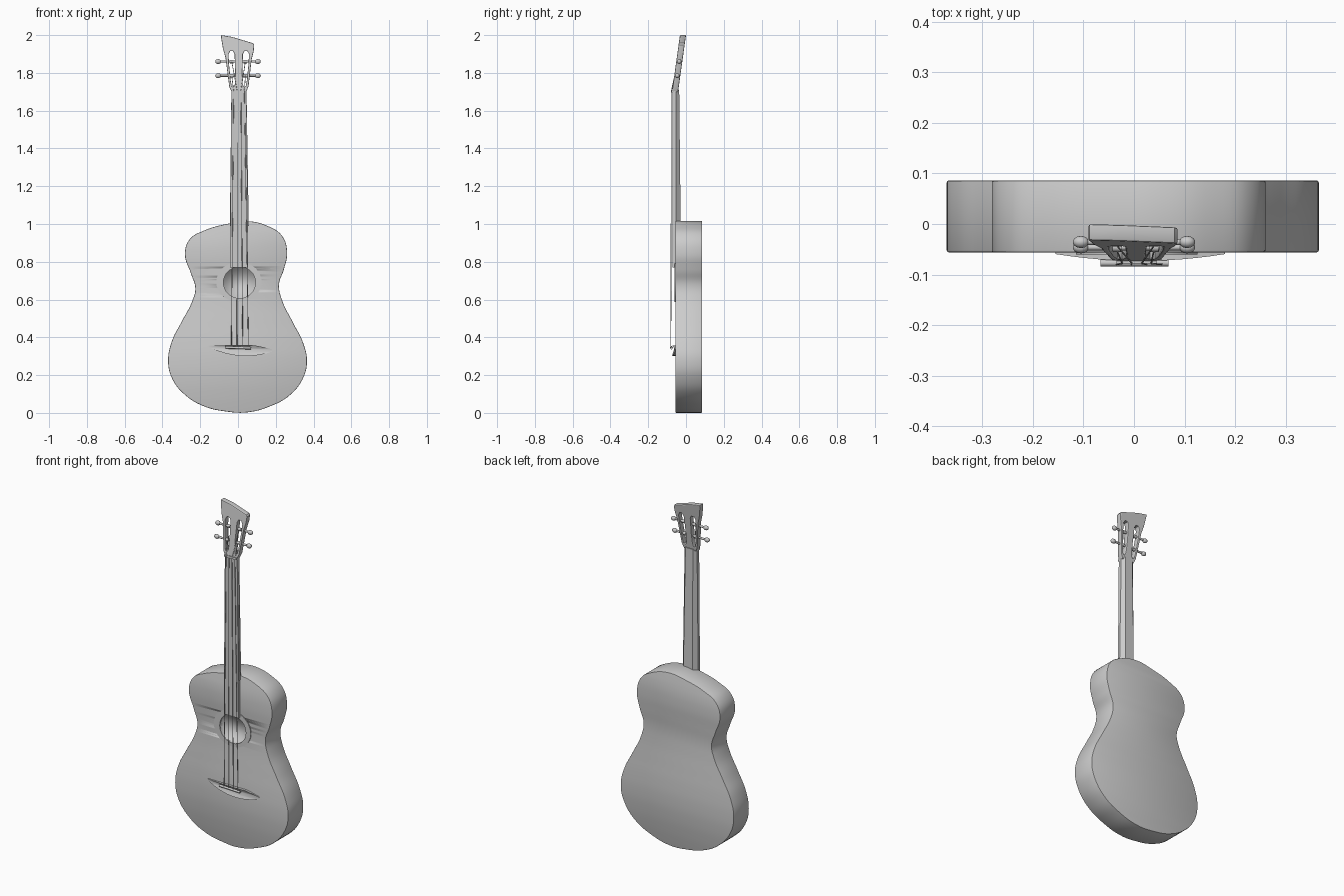
import bpy, math
from mathutils import Vector

if "Cube" in bpy.data.objects:
    bpy.data.objects.remove(bpy.data.objects["Cube"])


def finish(obj, angle=35):
    bpy.ops.object.select_all(action='DESELECT')
    obj.select_set(True)
    bpy.context.view_layer.objects.active = obj
    if obj.type == 'CURVE':
        bpy.ops.object.convert(target='MESH')
        obj = bpy.context.view_layer.objects.active
    bpy.ops.object.transform_apply(location=True, rotation=True, scale=True)
    bpy.ops.object.shade_smooth_by_angle(angle=math.radians(angle))
    return obj


def plate(name, loops, y0, y1, bevel=0.0, smooth=False, res=6):
    """Front-view outlines (x, z), inner loops are holes, extruded from y0 to y1."""
    cu = bpy.data.curves.new(name, 'CURVE')
    cu.dimensions = '2D'
    cu.fill_mode = 'BOTH'
    cu.resolution_u = res
    cu.extrude = (y1 - y0) / 2 - bevel
    cu.bevel_depth = bevel
    cu.bevel_resolution = 1
    cu.offset = -bevel
    for pts in loops:
        sp = cu.splines.new('BEZIER' if smooth else 'POLY')
        ps = sp.bezier_points if smooth else sp.points
        ps.add(len(pts) - 1)
        for p, (x, z) in zip(ps, pts):
            if smooth:
                p.co = (x, z, 0)
                p.handle_left_type = p.handle_right_type = 'AUTO'
            else:
                p.co = (x, z, 0, 1)
        sp.use_cyclic_u = True
    obj = bpy.data.objects.new(name, cu)
    bpy.context.collection.objects.link(obj)
    obj.rotation_euler.x = math.pi / 2
    obj.location.y = (y0 + y1) / 2
    return finish(obj)


def ellipse(cx, cz, rx, rz, n=32):
    return [(cx + rx * math.cos(2 * math.pi * i / n),
             cz + rz * math.sin(2 * math.pi * i / n)) for i in range(n)]


def rod(name, a, b, r, sides=8):
    a, b = Vector(a), Vector(b)
    bpy.ops.mesh.primitive_cylinder_add(vertices=sides, radius=r, depth=(b - a).length,
                                        location=(a + b) / 2)
    obj = bpy.context.object
    obj.name = name
    obj.rotation_euler = (b - a).to_track_quat('Z', 'Y').to_euler()
    return finish(obj, 50)


def box(name, loc, size):
    bpy.ops.mesh.primitive_cube_add(size=1, location=loc)
    obj = bpy.context.object
    obj.name = name
    obj.scale = size
    return finish(obj)


def loft(name, sections):
    """Prism joining equal-length sections of (x, y, z) points."""
    n = len(sections[0])
    verts = [p for s in sections for p in s]
    faces = [list(range(n))[::-1], list(range(n, 2 * n))]
    faces += [[i, (i + 1) % n, n + (i + 1) % n, n + i] for i in range(n)]
    me = bpy.data.meshes.new(name)
    me.from_pydata(verts, [], faces)
    obj = bpy.data.objects.new(name, me)
    bpy.context.collection.objects.link(obj)
    return finish(obj)


# Body: slightly lopsided figure-eight outline
outline = [(0.05, 1.015), (0.16, 0.988), (0.235, 0.935), (0.26, 0.85), (0.243, 0.76),
           (0.217, 0.68), (0.232, 0.60), (0.29, 0.48), (0.345, 0.37), (0.365, 0.27),
           (0.34, 0.175), (0.27, 0.09), (0.17, 0.035), (0.05, 0.003), (-0.06, 0.007),
           (-0.18, 0.035), (-0.28, 0.095), (-0.348, 0.18), (-0.37, 0.275), (-0.35, 0.38),
           (-0.30, 0.48), (-0.243, 0.59), (-0.226, 0.66), (-0.25, 0.74), (-0.281, 0.84),
           (-0.255, 0.92), (-0.18, 0.965), (-0.06, 1.0)]
body = plate("body", [outline], -0.056, 0.086, 0.004, True)

# Sound hole recess and its raised ring
hole = ellipse(0.008, 0.69, 0.085, 0.083)
cutter = plate("hole_cutter", [hole], -0.12, -0.026)
cutter.hide_render = True
cutter.hide_set(True)
mod = body.modifiers.new("sound_hole", 'BOOLEAN')
mod.operation = 'DIFFERENCE'
mod.solver = 'EXACT'
mod.object = cutter
plate("sound_hole_ring", [ellipse(0.005, 0.693, 0.12, 0.106), hole], -0.060, -0.052)


# Neck with faceted back, and fingerboard reaching the hole
def neck_section(cx, w, back, z):
    return [(cx - w, -0.064, z), (cx + w, -0.064, z), (cx + w, -0.052, z),
            (cx + 0.6 * w, back, z), (cx - 0.6 * w, back, z), (cx - w, -0.052, z)]


loft("neck", [neck_section(0.007, 0.05, -0.028, 0.99), neck_section(0.005, 0.04, -0.036, 1.71)])


def board_section(cx, w, z):
    return [(cx - w, -0.072, z), (cx + w, -0.072, z), (cx + w, -0.054, z), (cx - w, -0.054, z)]


loft("fingerboard", [board_section(0.006, 0.048, 0.77), board_section(0.005, 0.04, 1.70)])
box("nut", (0.005, -0.066, 1.703), (0.08, 0.024, 0.012))

# Headstock with two tapered slots, leaning backwards
TILT = 0.14


def slot(s):
    return [(0.004 + s * x, z) for x, z in
            [(0.022, 1.90), (0.03, 1.915), (0.045, 1.916), (0.054, 1.90), (0.052, 1.85),
             (0.043, 1.76), (0.037, 1.73), (0.028, 1.724), (0.021, 1.74), (0.019, 1.80)]]


head = plate("headstock", [[(-0.088, 2.0), (-0.03, 1.99), (0.08, 1.957), (0.086, 1.948),
                            (0.083, 1.915), (0.072, 1.87), (0.056, 1.73), (0.044, 1.70),
                            (-0.034, 1.70), (-0.046, 1.725), (-0.066, 1.88),
                            (-0.08, 1.93), (-0.09, 1.99)], slot(1), slot(-1)],
             -0.074, -0.042, 0.004)
for v in head.data.vertices:
    v.co.y += TILT * (v.co.z - 1.70)

# Tuning pegs: knob outside, shaft crossing each slot
for side, sname in ((-1, "left"), (1, "right")):
    for z in (1.785, 1.86):
        y = -0.058 + TILT * (z - 1.70)
        rod("peg_shaft_" + sname, (0.003 + side * 0.018, y, z), (side * 0.095, y, z), 0.006)
        rod("peg_roller_" + sname, (0.003 + side * 0.027, y, z), (0.003 + side * 0.045, y, z), 0.009, 12)
        bpy.ops.mesh.primitive_uv_sphere_add(segments=14, ring_count=8, radius=1,
                                             location=(side * 0.105, y, z))
        knob = bpy.context.object
        knob.name = "peg_knob_" + sname
        knob.scale = (0.016, 0.012, 0.013)
        finish(knob, 60)

# Bridge: bowed below, crowned towards the middle, with a saddle bar
N = 12
xs = [-0.155 + 0.335 * i / N for i in range(N + 1)]
top = [(x, 0.356 - 0.02 * max(0, (x - 0.1) / 0.08)) for x in xs]
bottom = [(x, 0.348 - 0.08 * (x + 0.155) / 0.335 * 0.3
           - 0.034 * (1 - ((x - 0.0125) / 0.1676) ** 2)) for x in xs]
bridge = plate("bridge", [bottom + top[::-1]], -0.062, -0.050)
for v in bridge.data.vertices:
    if v.co.y < -0.056:
        v.co.y = -0.059 - 0.014 * max(0, 1 - ((v.co.x - 0.0125) / 0.17) ** 2)
rod("saddle", (-0.066, -0.077, 0.347), (0.068, -0.077, 0.343), 0.007)

# Four strings from the bridge over the nut to the pegs
for i in range(4):
    foot = (-0.035 + 0.03 * i, -0.08, 0.345)
    nut = (-0.023 + 0.019 * i, -0.078, 1.703)
    z = 1.785 if i in (0, 3) else 1.86
    end = (0.003 + (-0.036 if i < 2 else 0.036), -0.066 + TILT * (z - 1.70), z)
    rod("string", foot, nut, 0.0018, 6)
    rod("string_end", nut, end, 0.0018, 6)
